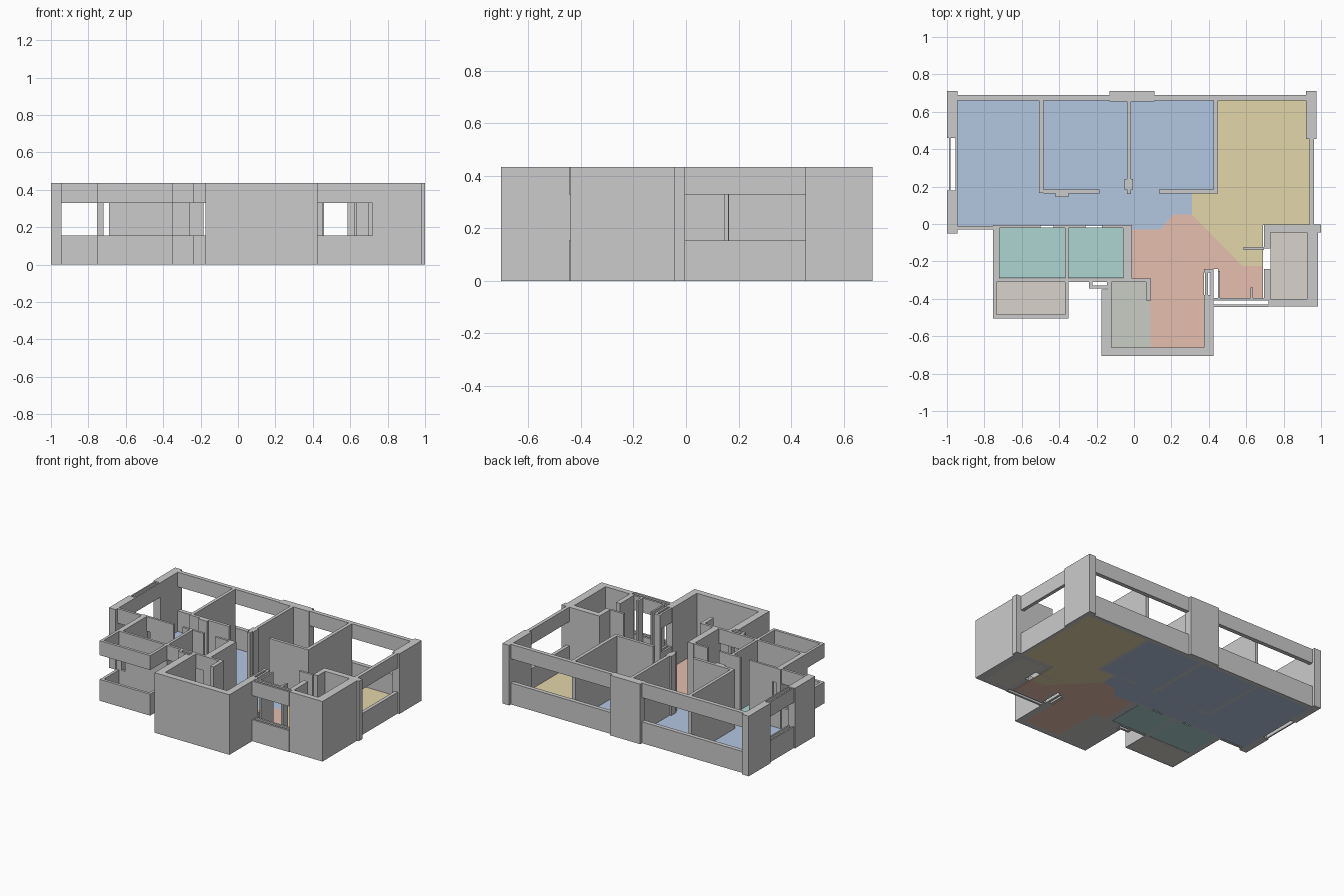
import bpy, bmesh

H, SILL, HEAD, FLOOR = 0.435, 0.155, 0.33, 0.006


def prism(name, outlines, spans, color=None):
    """Extrude each xy outline through each (bottom, top) span."""
    bm = bmesh.new()
    for pts in outlines:
        for z0, z1 in spans:
            f = bm.faces.new([bm.verts.new((x, y, z0)) for x, y in pts])
            up = bmesh.ops.extrude_face_region(bm, geom=[f])["geom"]
            for v in up:
                if isinstance(v, bmesh.types.BMVert):
                    v.co.z = z1
    bmesh.ops.recalc_face_normals(bm, faces=bm.faces)
    me = bpy.data.meshes.new(name)
    bm.to_mesh(me)
    bm.free()
    ob = bpy.data.objects.new(name, me)
    bpy.context.collection.objects.link(ob)
    if color:
        mat = bpy.data.materials.new(name + "_color")
        mat.diffuse_color = (*color, 1)
        me.materials.append(mat)
    return ob


def rect(x0, x1, y0, y1):
    return [(x0, y0), (x1, y0), (x1, y1), (x0, y1)]


def walls(name, *rects):
    prism(name, [rect(*r) for r in rects], [(0, H)])


def windows(name, *rects):
    prism(name, [rect(*r) for r in rects], [(0, SILL), (HEAD, H)])


def floor(name, color, *outlines):
    prism(name, outlines, [(0, FLOOR)], color)


# Floors
BLUE, SAND, CLAY = (.45, .57, .75), (.77, .67, .40), (.78, .52, .42)
TEAL, SAGE, STONE = (.42, .66, .65), (.59, .61, .56), (.69, .65, .60)
floor("bedroom_floor", BLUE,
      rect(-.945, -.5, -.01, .66), rect(-.5, -.41, -.01, .165),
      rect(-.485, -.035, .18, .66), rect(-.41, -.025, -.01, .18),
      rect(-.015, .425, .18, .66),
      [(-.025, -.03), (.14, -.03), (.21, .05), (.31, .05), (.31, .18), (-.025, .18)])
floor("living_floor", SAND,
      [(.31, .05), (.58, -.225), (.69, -.225), (.69, -.005), (.94, -.005),
       (.94, .66), (.45, .66), (.45, .165), (.31, .165)])
floor("hall_floor", CLAY,
      [(-.01, -.03), (.14, -.03), (.21, .05), (.31, .05), (.58, -.225), (.69, -.225),
       (.69, -.395), (.45, -.395), (.45, -.24), (.375, -.24), (.375, -.66),
       (.09, -.66), (.085, -.295), (-.01, -.295)])
floor("bathroom_floor", TEAL, rect(-.72, -.37, -.29, -.02), rect(-.35, -.06, -.29, -.02))
floor("storage_floor", SAGE, rect(-.13, .09, -.66, -.31))
floor("balcony_floor", STONE, rect(-.735, -.37, -.485, -.31), rect(.73, .925, -.4, -.045))

# Outer walls and corner pillars
walls("left_wall", (-1, -.945, -.05, .18), (-1, -.945, .46, .71))
walls("back_pillar", (-.13, .11, .655, .71))
walls("right_pillar", (.92, .975, .455, .71))
windows("back_window_band", (-.945, -.13, .66, .69), (.11, .92, .66, .69))
windows("right_window_band", (.937, .962, -.005, .455))
windows("left_window_frame", (-.99, -.98, .18, .46), (-.955, -.945, .18, .46))
windows("front_left_window_band", (-.945, -.755, -.03, -.012))

# Bedroom partitions
walls("bedroom_partition",
      (-.507, -.484, .165, .66), (-.484, -.185, .162, .184), (-.42, -.35, .145, .162),
      (-.038, -.015, .16, .66), (-.05, -.005, .185, .24),
      (.425, .45, .162, .66), (.135, .425, .162, .184))

# Bathroom walls with door gaps and windows
walls("bathroom_wall",
      (-.755, -.718, -.31, -.005), (-.37, -.35, -.31, -.005), (-.058, -.01, -.31, -.005),
      (-.69, -.37, -.31, -.292),
      (-.69, -.5, -.022, -.006), (-.43, -.37, -.022, -.006),
      (-.35, -.26, -.022, -.006), (-.17, -.058, -.022, -.006))
windows("bathroom_window_band", (-.35, -.058, -.31, -.292), (-.718, -.69, -.31, -.292),
        (-.718, -.69, -.022, -.006))
windows("duct_wall", (-.24, -.222, -.345, -.31), (-.222, -.145, -.345, -.33))

# Front balcony with parapet and upper band
windows("front_balcony_parapet", (-.755, -.735, -.505, -.31), (-.37, -.35, -.505, -.31),
        (-.735, -.37, -.505, -.485))

# Front room block
walls("front_block_wall",
      (-.175, .425, -.705, -.66), (-.175, -.145, -.66, -.35), (-.145, -.12, -.66, -.31),
      (.375, .425, -.66, -.38), (.375, .425, -.26, -.24))
windows("front_block_window_frame", (.38, .395, -.38, -.26), (.41, .425, -.38, -.26))
walls("storage_partition", (-.01, .065, -.31, -.292), (.065, .092, -.41, -.292))

# Recessed entrance window beside the right box
windows("entrance_window_band", (.425, .72, -.41, -.395), (.425, .72, -.445, -.43))
walls("entrance_stub", (.448, .46, -.395, -.25), (.622, .637, -.395, -.34),
      (.585, .695, -.138, -.122))

# Right box with doorway gap
walls("right_box_wall",
      (.695, 1, -.045, -.003), (.925, .985, -.44, -.045), (.72, .925, -.44, -.4),
      (.695, .73, -.4, -.24), (.695, .73, -.13, -.045))
